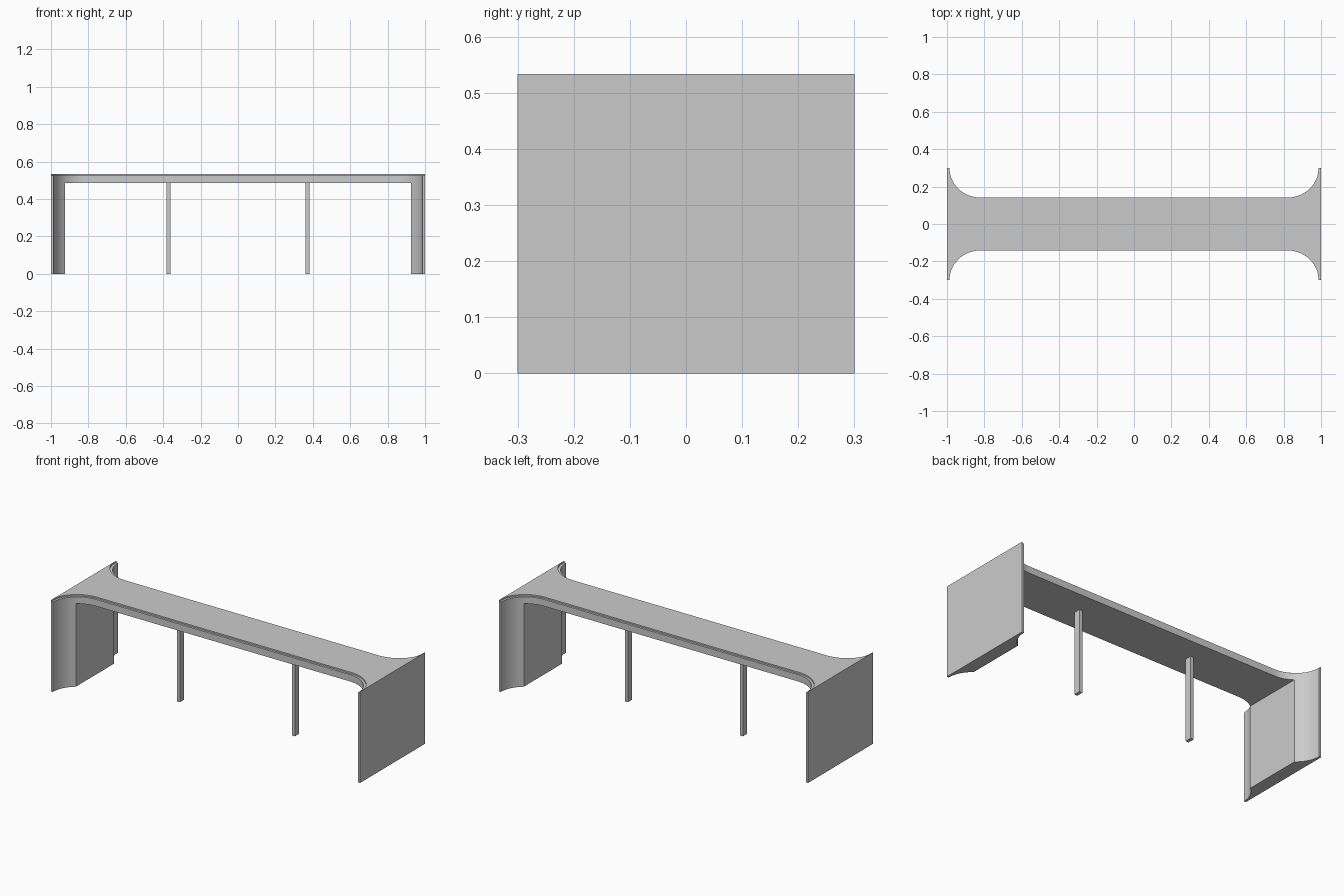
import bpy, bmesh
from math import sin, cos, acos, pi, sqrt

if "Cube" in bpy.data.objects:
    bpy.data.objects.remove(bpy.data.objects["Cube"])

TOP, LEDGE, UNDER = 0.533, 0.525, 0.485
CX, CY, N = 0.82, 0.30, 16


def prism(name, pts, z0, z1, smooth=True):
    bm = bmesh.new()
    f = bm.faces.new([bm.verts.new((x, y, z0)) for x, y in pts])
    r = bmesh.ops.extrude_face_region(bm, geom=[f])
    for v in r["geom"]:
        if isinstance(v, bmesh.types.BMVert):
            v.co.z = z1
    bmesh.ops.recalc_face_normals(bm, faces=bm.faces)
    me = bpy.data.meshes.new(name)
    bm.to_mesh(me)
    bm.free()
    ob = bpy.data.objects.new(name, me)
    bpy.context.collection.objects.link(ob)
    if smooth:
        bpy.ops.object.select_all(action='DESELECT')
        bpy.context.view_layer.objects.active = ob
        ob.select_set(True)
        bpy.ops.object.shade_smooth_by_angle()
    return ob


def flare(rx, ry, a0=0.0, a1=pi / 2):
    # concave corner curve from the flared tip towards the beam
    return [(CX + rx * cos(a0 + (a1 - a0) * i / N),
             CY - ry * sin(a0 + (a1 - a0) * i / N)) for i in range(N + 1)]


def four_way(q):
    # mirror a +x +y quarter outline into a closed loop
    return (q + [(-x, y) for x, y in reversed(q)]
            + [(-x, -y) for x, y in q] + [(x, -y) for x, y in reversed(q)])


# beam with flared ends
prism("beam", four_way([(1.0, CY)] + flare(0.167, 0.159)), UNDER, LEDGE)

# inset top plate, leaving a narrow ledge along the sides
edge = 0.997
prism("top_plate", four_way(flare(0.182, 0.171, acos((edge - CX) / 0.182))), LEDGE, TOP)

# end panels: flared section cut off by a flat inner face
inner = 0.925
half = [(1.0, CY)] + flare(0.167, 0.159, 0, acos((inner - CX) / 0.167))
loop = half + [(x, -y) for x, y in reversed(half)]
for side, s in (("left", -1), ("right", 1)):
    prism(side + "_end_panel", [(s * x, y) for x, y in loop], 0, UNDER)
    # thin lip carrying the outer face up to the full height
    prism(side + "_end_lip", [(s * edge, -CY), (s * 1.0, -CY), (s * 1.0, CY), (s * edge, CY)],
          LEDGE, TOP, False)
    # slim centre leg
    w, d, x0 = 0.01, 0.02, s * 0.372
    prism(side + "_leg", [(x0 - w, -d), (x0 + w, -d), (x0 + w, d), (x0 - w, d)], 0, UNDER, False)
